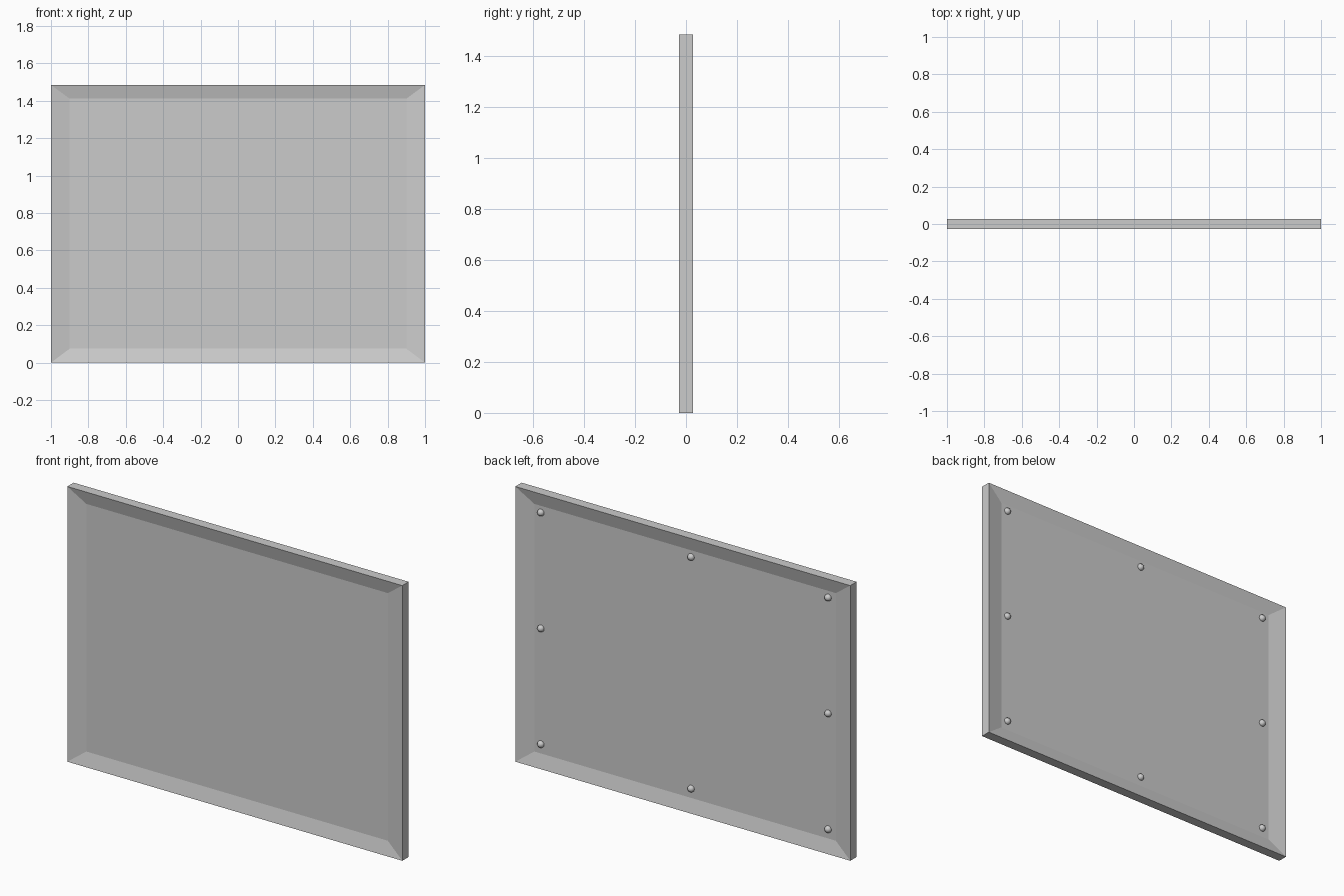
import bpy, bmesh
from mathutils import Matrix, Vector

if "Cube" in bpy.data.objects:
    bpy.data.objects.remove(bpy.data.objects["Cube"])

W, T, H = 2.0, 0.054, 1.485   # width, thickness, height
INSET = 0.9                   # recessed panel size relative to the outer edge
DEPTH = 0.019                 # depth of the recess on each side
PANEL_Y = T / 2 - DEPTH


def finish(bm, name):
    bmesh.ops.recalc_face_normals(bm, faces=bm.faces)
    mesh = bpy.data.meshes.new(name)
    bm.to_mesh(mesh)
    bm.free()
    obj = bpy.data.objects.new(name, mesh)
    bpy.context.collection.objects.link(obj)
    return obj


# Panel: slab with a bevelled recess on front and back
bm = bmesh.new()
bmesh.ops.create_cube(bm, size=1)
bmesh.ops.scale(bm, vec=(W, T, H), verts=bm.verts)
bm.normal_update()
for face in [f for f in bm.faces if abs(f.normal.y) > 0.9]:
    side = 1 if face.normal.y > 0 else -1
    inner = bmesh.ops.extrude_discrete_faces(bm, faces=[face])["faces"][0]
    for v in inner.verts:
        v.co = Vector((v.co.x * INSET, side * PANEL_Y, v.co.z * INSET))
panel = finish(bm, "recessed_panel")
panel.location.z = H / 2

# Rivets: small domes around the back of the panel
columns = (-0.855, -0.037, 0.86)
rows = (0.125, 0.75, 1.375)
for i, x in enumerate(columns):
    for j, z in enumerate(rows):
        if i == 1 and j == 1:
            continue
        bm = bmesh.new()
        bmesh.ops.create_uvsphere(bm, u_segments=12, v_segments=8, radius=0.019,
                                  matrix=Matrix.Rotation(-1.570796, 4, 'X'))
        bmesh.ops.bisect_plane(bm, geom=bm.verts[:] + bm.edges[:] + bm.faces[:],
                               plane_co=(0, -0.002, 0), plane_no=(0, -1, 0),
                               clear_outer=True)
        rivet = finish(bm, f"rivet_{i}_{j}")
        rivet.data.shade_smooth()
        rivet.location = (x, PANEL_Y, z)
